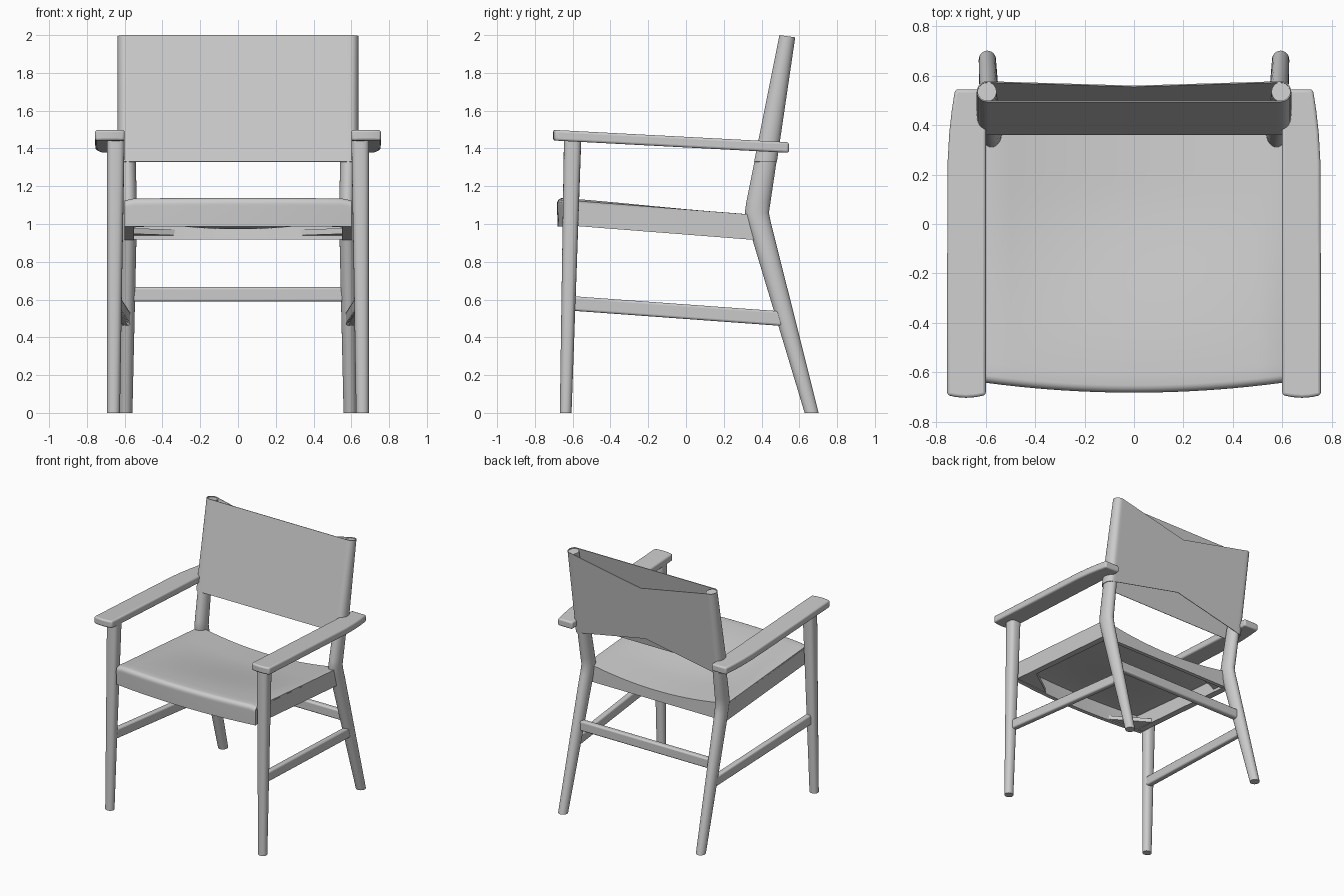
import bpy, bmesh
from math import sin, cos, pi, copysign

if "Cube" in bpy.data.objects:
    bpy.data.objects.remove(bpy.data.objects["Cube"])


def make(name, verts, faces, mirror=False, bevel=0, solid=0, flip=False, angle=0.6):
    me = bpy.data.meshes.new(name)
    me.from_pydata(verts, [], faces)
    bm = bmesh.new()
    bm.from_mesh(me)
    bmesh.ops.recalc_face_normals(bm, faces=bm.faces)
    if flip and sum(f.normal.z * f.calc_area() for f in bm.faces) < 0:
        bmesh.ops.reverse_faces(bm, faces=bm.faces)
    bm.to_mesh(me)
    bm.free()
    ob = bpy.data.objects.new(name, me)
    bpy.context.collection.objects.link(ob)
    bpy.ops.object.select_all(action='DESELECT')
    ob.select_set(True)
    bpy.context.view_layer.objects.active = ob
    if solid:
        m = ob.modifiers.new("thickness", 'SOLIDIFY')
        m.thickness, m.offset = solid, -1
        bpy.ops.object.modifier_apply(modifier=m.name)
    bpy.ops.object.shade_smooth_by_angle(angle=angle)
    if bevel:
        m = ob.modifiers.new("rounding", 'BEVEL')
        m.width, m.segments, m.limit_method = bevel, 3, 'ANGLE'
    if mirror:
        ob.modifiers.new("mirror", 'MIRROR')
    return ob


def loft_leg(name, rings, n=28):
    # each ring: x, y, z, radius x, radius y, slope of the cut, roundness exponent
    verts, faces = [], []
    for x, y, z, rx, ry, slope, e in rings:
        for i in range(n):
            a = 2 * pi * i / n
            c, s = cos(a), sin(a)
            dx = copysign(abs(c) ** (2 / e), c) * rx
            dy = copysign(abs(s) ** (2 / e), s) * ry
            verts.append((x + dx, y + dy, z + slope * dy))
    for k in range(len(rings) - 1):
        for i in range(n):
            j = (i + 1) % n
            faces.append((k*n + i, k*n + j, k*n + n + j, k*n + n + i))
    faces += [tuple(range(n)), tuple(range((len(rings) - 1) * n, len(rings) * n))]
    make(name, verts, faces, mirror=True)


def prism(name, outline, bottom, top, mirror=True, bevel=0.0):
    # outline in plan, with bottom and top heights given as functions of y
    n = len(outline)
    verts = [(x, y, bottom(y)) for x, y in outline] + [(x, y, top(y)) for x, y in outline]
    faces = [tuple(range(n)), tuple(range(n, 2 * n))]
    faces += [(i, (i + 1) % n, n + (i + 1) % n, n + i) for i in range(n)]
    make(name, verts, faces, mirror=mirror, bevel=bevel)


def seat_z(y):
    return 1.087 - 0.0778 * y


# legs
loft_leg("front_leg", [(.659, -.637, 0, .034, .031, 0, 2),
                       (.653, -.618, .75, .040, .039, 0, 2.5),
                       (.647, -.600, 1.46, .047, .046, 0, 3)])
loft_leg("back_leg", [(.594, .665, 0, .035, .037, 0, 2),
                      (.580, .403, .95, .043, .061, 0, 2),
                      (.578, .389, 1.00, .043, .062, 0, 2),
                      (.577, .375, 1.06, .043, .064, 0, 2),
                      (.579, .384, 1.12, .043, .064, 0, 2),
                      (.597, .5355, 1.987, .04, .04, -.13, 2)])

# armrests
prism("armrest", [(.60, .545), (.725, .545), (.738, .46), (.748, .37), (.755, .25), (.757, -.30),
                  (.757, -.693), (.72, -.701), (.68, -.704), (.64, -.701), (.60, -.693)],
      lambda y: 1.442 - .0524 * (y + .7), lambda y: 1.498 - .0524 * (y + .7), bevel=.012)

# side rails, following the slope of the seat
prism("side_rail", [(.55, -.62), (.60, -.62), (.60, .37), (.55, .37)],
      lambda y: seat_z(y) - .143, lambda y: seat_z(y) - .02)

# corner braces under the seat
for label, y0, d, drop in (("front", -.64, .20, .14), ("back", .36, -.12, .12)):
    prism(label + "_corner_brace", [(.57, y0), (.57, y0 + d), (.30, y0)],
          lambda y: seat_z(y) - drop, lambda y: seat_z(y) - drop + .03)

# dished seat skin with rounded front edge, front apron and rear rail
NX, NY = 24, 20
verts, faces = [], []
for i in range(NX + 1):
    x = -.6 + 1.2 * i / NX
    u = 1 - (x / .6) ** 2
    yf = -.643 - .04 * u
    side = -.01 * max(0, (abs(x) - .56) / .04)
    path = [(.37, .918)]
    for k in range(NY + 1):
        y = .37 + (yf + .03 - .37) * k / NY
        t = min(1, max(0, (y + .6) / .75))
        path.append((y, seat_z(y) - .06 * u * t * t * (3 - 2 * t) + side))
    zt = path[-1][1]
    for k in range(1, 6):
        a = pi / 2 * k / 5
        path.append((yf + .03 - .03 * sin(a), zt - .03 * (1 - cos(a))))
    path += [(yf, zt - .04), (yf + .003, .988)]
    m = len(path)
    verts += [(x, y, z) for y, z in path]
for i in range(NX):
    for k in range(m - 1):
        faces.append((i*m + k, i*m + k + 1, i*m + m + k + 1, i*m + m + k))
make("seat", verts, faces, solid=.03, flip=True)


# stretchers: boxes between two points, height h and width w
def stretcher(name, p, q, w, h, mirror):
    along_x = abs(q[0] - p[0]) > abs(q[1] - p[1])
    verts = []
    for x, y, z in (p, q):
        for a, b in ((-1, -1), (1, -1), (1, 1), (-1, 1)):
            o = a * w / 2
            verts.append((x, y + o, z + b * h / 2) if along_x else (x + o, y, z + b * h / 2))
    faces = [(0, 1, 2, 3), (4, 5, 6, 7)] + [(i, (i+1) % 4, 4 + (i+1) % 4, 4 + i) for i in range(4)]
    make(name, verts, faces, mirror=mirror, bevel=.012)


stretcher("side_stretcher", (.645, -.61, .58), (.592, .52, .498), .045, .077, True)
stretcher("back_stretcher", (-.58, .493, .628), (.58, .493, .628), .045, .077, False)

# backrest sling: a sleeve wrapped round both back legs, narrowing at the middle of the back
CX, RX = .595, .042
LEVELS = (0, .02, .5, .98, 1)
span = (-1, -.97, -.6, -.3, 0, .3, .6, .97, 1)
loop = [(CX * t, -1) for t in span]
loop += [(CX + RX * cos(a), sin(a)) for a in (-pi/2 + pi * k / 12 for k in range(1, 12))]
loop += [(-CX * t, 1) for t in span]
loop += [(-CX - RX * cos(a), sin(a)) for a in (pi/2 - pi * k / 12 for k in range(1, 12))]
n = len(loop)
verts, faces = [], []
for lv in LEVELS:
    for x, s in loop:
        dip = .12 * max(0, 1 - abs(x) / CX) if s == 1 else 0
        lo, hi = 1.33 + dip, 2.0 - .006 * (s + 1) - dip
        z = lo + (hi - lo) * lv
        front = .308 + .2 * (z - 1.066)
        back = .441 + .147 * (z - 1.055)
        verts.append((x, (front + back) / 2 + s * (back - front) / 2, z))
for lv in range(len(LEVELS) - 1):
    for i in range(n):
        j = (i + 1) % n
        faces.append((lv*n + i, lv*n + j, lv*n + n + j, lv*n + n + i))
make("backrest", verts, faces, solid=.005)
